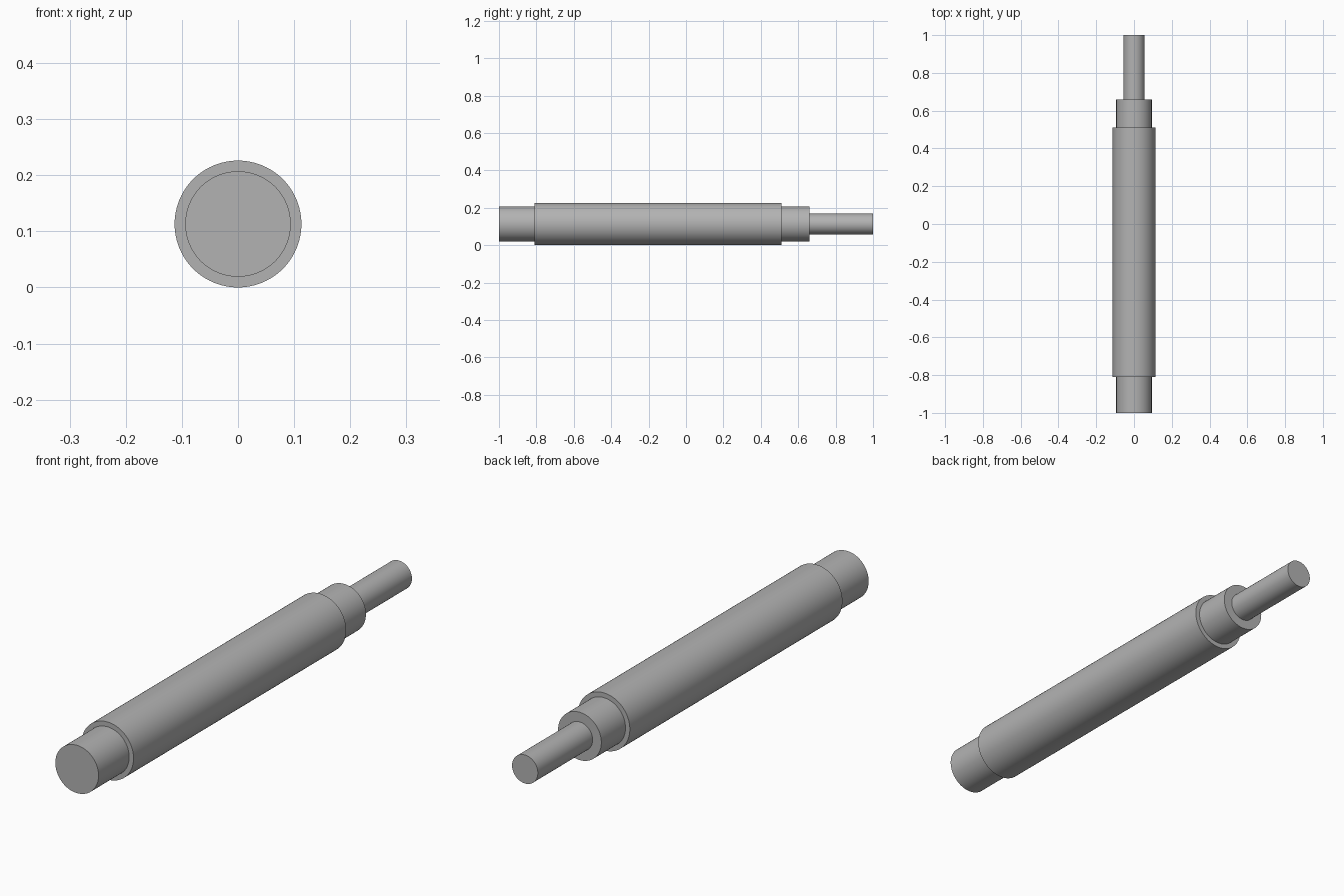
import bpy, bmesh, math
from mathutils import Matrix, Vector

cube = bpy.data.objects.get("Cube")
if cube:
    bpy.data.objects.remove(cube, do_unlink=True)

# Plain grey metal
steel = bpy.data.materials.new("grey_steel")
steel.use_nodes = True
colour = (0.45, 0.45, 0.45, 1)
steel.diffuse_color = colour
steel.node_tree.nodes["Principled BSDF"].inputs["Base Color"].default_value = colour

# Main dimensions along the y axis
BODY_R, COLLAR_R, PIN_R = 0.113, 0.094, 0.056
BACK, BODY_START, BODY_END, COLLAR_END, TIP = -1.0, -0.81, 0.51, 0.66, 1.0

# Half profile of the stepped shaft: (radius, y)
profile = [
    (0, BACK), (COLLAR_R, BACK), (COLLAR_R, BODY_START),    # front journal
    (BODY_R, BODY_START), (BODY_R, BODY_END),               # main body
    (COLLAR_R, BODY_END), (COLLAR_R, COLLAR_END),           # rear collar
    (PIN_R, COLLAR_END), (PIN_R, TIP), (0, TIP),            # rear pin
]

# Turn the profile around its axis into one closed solid
bm = bmesh.new()
verts = [bm.verts.new((r, y, 0)) for r, y in profile]
edges = [bm.edges.new(pair) for pair in zip(verts, verts[1:])]
bmesh.ops.spin(bm, geom=verts + edges, cent=(0, 0, 0), axis=(0, 1, 0),
               angle=math.tau, steps=96)
bmesh.ops.remove_doubles(bm, verts=bm.verts[:], dist=0.0001)
bmesh.ops.recalc_face_normals(bm, faces=bm.faces[:])
bmesh.ops.transform(bm, matrix=Matrix.Translation(Vector((0, 0, BODY_R))), verts=bm.verts[:])
mesh = bpy.data.meshes.new("stepped_shaft")
bm.to_mesh(mesh)
bm.free()
mesh.materials.append(steel)
shaft = bpy.data.objects.new("stepped_shaft", mesh)
bpy.context.collection.objects.link(shaft)

# Smooth round walls with crisp shoulders
bpy.ops.object.select_all(action="DESELECT")
shaft.select_set(True)
bpy.context.view_layer.objects.active = shaft
bpy.ops.object.shade_smooth_by_angle(angle=math.radians(30))
